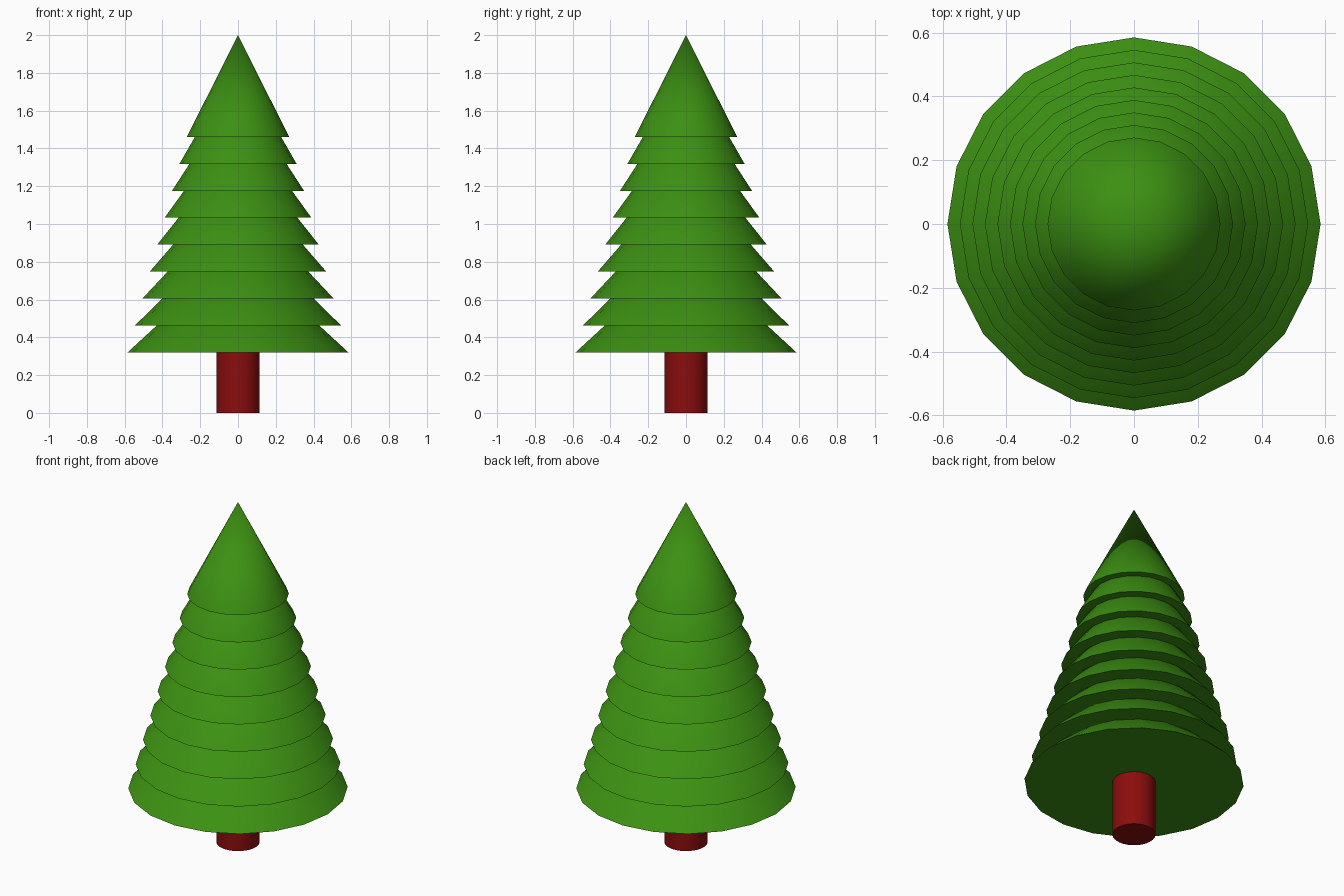
import bpy
import math

if "Cube" in bpy.data.objects:
    bpy.data.objects.remove(bpy.data.objects["Cube"])

TIERS = 9
TIER_HEIGHT = 0.539


def material(name, colour):
    mat = bpy.data.materials.new(name)
    mat.diffuse_color = colour
    mat.use_nodes = True
    mat.node_tree.nodes["Principled BSDF"].inputs["Base Color"].default_value = mat.diffuse_color
    return mat


def cone(name, sides, r_bottom, r_top, z, height, mat):
    # The rim has a vertex on each axis
    bpy.ops.mesh.primitive_cone_add(vertices=sides, radius1=r_bottom, radius2=r_top,
                                    depth=height, location=(0, 0, z + height / 2))
    obj = bpy.context.object
    obj.name = name
    obj.data.materials.append(mat)
    bpy.ops.object.shade_smooth_by_angle(angle=math.radians(40))
    return obj


green = material("needles", (0.045, 0.28, 0.006, 1))
red = material("bark", (0.26, 0.004, 0.004, 1))

# Trunk, its top tucked into the lowest tier
cone("trunk", 32, 0.115, 0.115, 0, 0.34, red)

# Overlapping branch tiers, all the same height and narrowing evenly upwards
for i in range(TIERS):
    t = i / (TIERS - 1)
    cone(f"branch_tier_{i + 1}", 20, 0.585 + (0.271 - 0.585) * t, 0,
         0.32 + (1.461 - 0.32) * t, TIER_HEIGHT, green)
